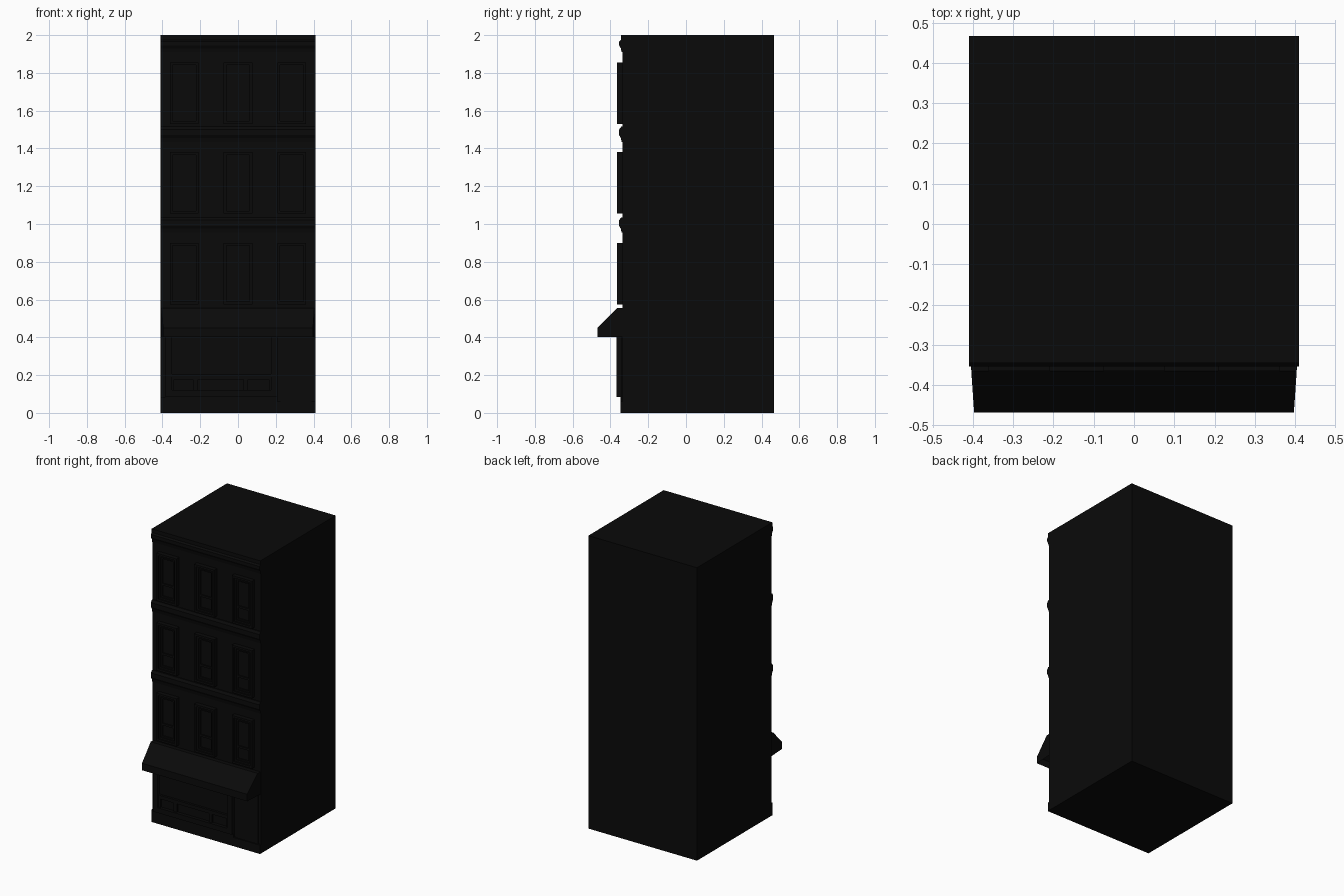
import bpy, bmesh

if "Cube" in bpy.data.objects:
    bpy.data.objects.remove(bpy.data.objects["Cube"])

WALL = -0.336
mat = bpy.data.materials.new("charcoal")
mat.diffuse_color = (0.003, 0.003, 0.003, 1)
mat.use_nodes = True
mat.node_tree.nodes["Principled BSDF"].inputs["Base Color"].default_value = mat.diffuse_color


def make(name, bm):
    bmesh.ops.recalc_face_normals(bm, faces=bm.faces)
    me = bpy.data.meshes.new(name)
    bm.to_mesh(me)
    bm.free()
    me.materials.append(mat)
    ob = bpy.data.objects.new(name, me)
    bpy.context.collection.objects.link(ob)
    return ob


def add_box(bm, x, y, z):
    """Add a box from (min, max) ranges."""
    vs = bmesh.ops.create_cube(bm, size=1)["verts"]
    for v in vs:
        v.co = [r[0] + (c + 0.5) * (r[1] - r[0]) for c, r in zip(v.co, (x, y, z))]


def boxes(name, *items):
    bm = bmesh.new()
    for b in items:
        add_box(bm, *b)
    return make(name, bm)


def frame(x, y, z, t):
    """Four boxes forming a rectangular frame of thickness t."""
    return [((x[0], x[0] + t), y, z), ((x[1] - t, x[1]), y, z),
            ((x[0] + t, x[1] - t), y, (z[0], z[0] + t)),
            ((x[0] + t, x[1] - t), y, (z[1] - t, z[1]))]


def moulding(name, profile, hw=0.41):
    """Extrude a (y, z) profile across the width of the front."""
    bm = bmesh.new()
    f = bm.faces.new([bm.verts.new((-hw, y, z)) for y, z in profile])
    ext = bmesh.ops.extrude_face_region(bm, geom=[f])["geom"]
    bmesh.ops.translate(bm, vec=(2 * hw, 0, 0),
                        verts=[g for g in ext if isinstance(g, bmesh.types.BMVert)])
    if not f.is_valid or len(bm.faces) < len(profile) + 2:
        bm.faces.new([v for v in bm.verts if v.co.x < 0][:len(profile)])
    return make(name, bm)


# main block
boxes("building_body", ((-0.41, 0.41), (WALL, 0.467), (0, 2)))

# cornice and floor bands
moulding("cornice", [(WALL, 2.0), (-0.345, 2.0), (-0.345, 1.975), (-0.354, 1.965),
                     (-0.354, 1.945), (-0.345, 1.93), (-0.341, 1.91), (WALL, 1.91)])
for i, z in enumerate((1.485, 1.005)):
    moulding(f"floor_band_{i}", [(WALL, z + 0.03), (-0.343, z + 0.03), (-0.354, z + 0.015),
                                 (-0.354, z - 0.015), (-0.345, z - 0.03),
                                 (-0.341, z - 0.05), (WALL, z - 0.05)])

# sash windows
for r, z in enumerate((0.575, 1.055, 1.53)):
    for c, x in enumerate((-0.285, 0, 0.285)):
        top = z + 0.325
        a, b = x - 0.076, x + 0.076
        parts = frame((a, b), (-0.357, WALL), (z, top), 0.026)
        parts += frame((x - 0.05, x + 0.05), (-0.35, WALL), (z + 0.026, top - 0.026), 0.01)
        parts.append(((x - 0.04, x + 0.04), (-0.35, WALL), (z + 0.108, z + 0.122)))
        parts.append(((x - 0.04, x + 0.04), (-0.343, WALL), (z + 0.036, top - 0.036)))
        # sill and lintel edge
        parts.append(((a, b), (-0.365, WALL), (z, z + 0.014)))
        parts.append(((a, b), (-0.365, WALL), (top - 0.014, top)))
        parts += [((s, s + 0.014), (-0.365, WALL), (z, top)) for s in (a, b - 0.014)]
        boxes(f"window_{r}_{c}", *parts)

# plinth
boxes("plinth", ((-0.41, 0.21), (-0.348, WALL), (0, 0.085)),
      ((0.21, 0.41), (-0.348, WALL), (0, 0.06)))

# shop window: outer frame, lower panels, glazing
parts = frame((-0.385, 0.21), (-0.367, WALL), (0.085, 0.47), 0.035)
parts += [((-0.35, 0.175), (-0.36, WALL), (0.19, 0.205)),
          ((-0.35, 0.175), (-0.345, WALL), (0.12, 0.44))]
for x0, x1 in ((-0.35, -0.225), (-0.225, 0.04), (0.04, 0.175)):
    parts += frame((x0, x1), (-0.355, WALL), (0.1, 0.19), 0.012)
boxes("shop_window", *parts)

# door
boxes("door", ((0.225, 0.39), (-0.342, WALL), (0.06, 0.45)))

# awning: open sheet with slope, valance and side cheeks
bm = bmesh.new()
side = {}
for s in (-1, 1):
    side[s] = [bm.verts.new((s * x, y, z)) for x, y, z in
               ((0.405, WALL, 0.555), (0.404, -0.365, 0.555), (0.397, -0.468, 0.45),
                (0.397, -0.468, 0.402), (0.405, WALL, 0.402))]
    bm.faces.new(side[s])
for i in range(3):
    bm.faces.new((side[-1][i], side[-1][i + 1], side[1][i + 1], side[1][i]))
make("awning", bm)
